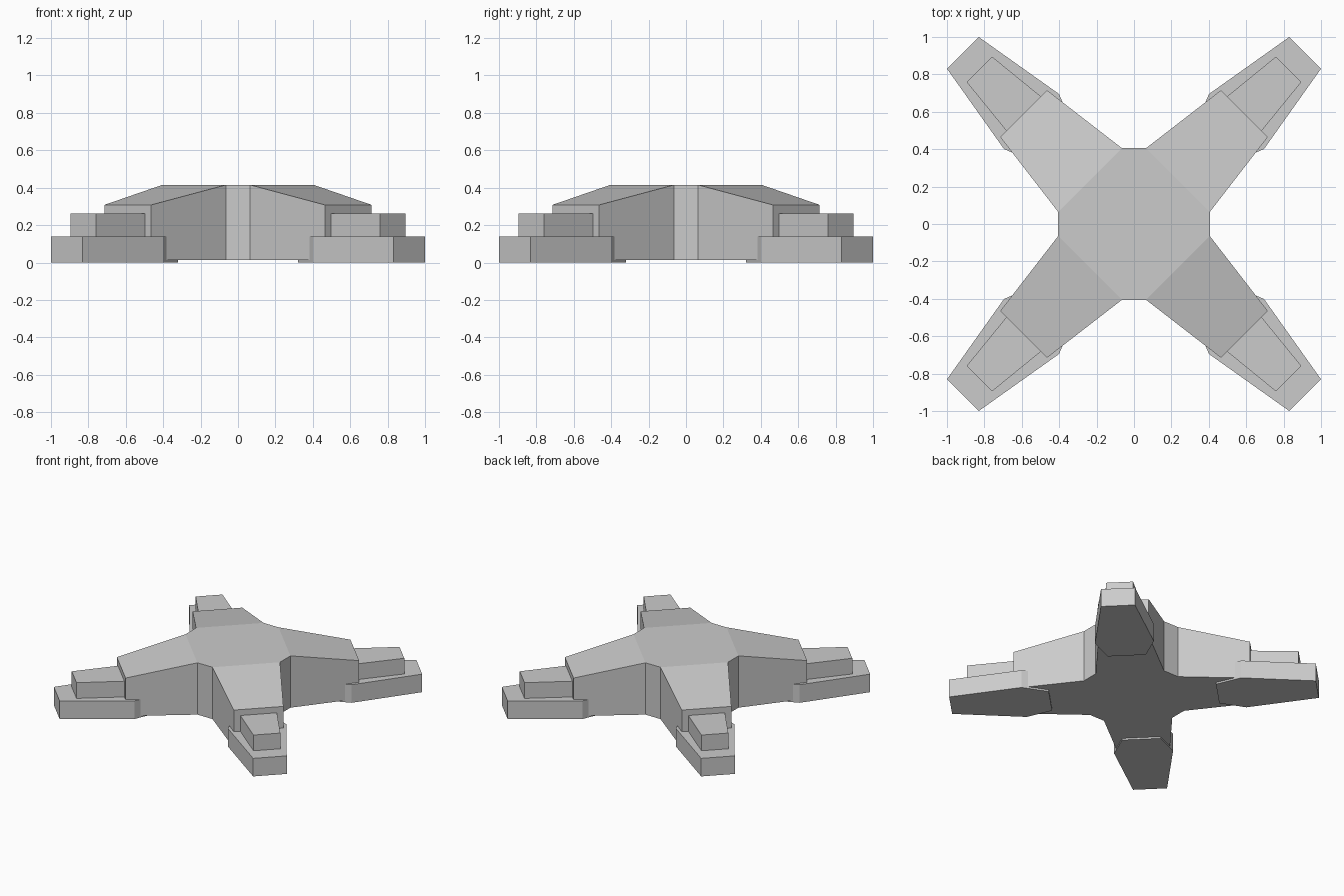
import bpy, bmesh
from math import pi, cos, sin

if "Cube" in bpy.data.objects:
    bpy.data.objects.remove(bpy.data.objects["Cube"])

DIAGONALS = [pi / 4 + i * pi / 2 for i in range(4)]


def place(u, v, angle):
    """u runs outward along a leg, v across it."""
    return (u * cos(angle) - v * sin(angle), u * sin(angle) + v * cos(angle))


def finish(bm, name):
    bmesh.ops.recalc_face_normals(bm, faces=bm.faces)
    mesh = bpy.data.meshes.new(name)
    bm.to_mesh(mesh)
    bm.free()
    obj = bpy.data.objects.new(name, mesh)
    bpy.context.collection.objects.link(obj)
    return obj


def leg_slab(name, half_outline, z0, z1, angle):
    """Flat block, symmetric about the leg axis."""
    outline = half_outline + [(u, -v) for u, v in reversed(half_outline)]
    bm = bmesh.new()
    low = [bm.verts.new((*place(u, v, angle), z0)) for u, v in outline]
    high = [bm.verts.new((*place(u, v, angle), z1)) for u, v in outline]
    bm.faces.new(low)
    bm.faces.new(high)
    n = len(outline)
    for i in range(n):
        j = (i + 1) % n
        bm.faces.new((low[i], low[j], high[j], high[i]))
    return finish(bm, name)


# Body: octagonal hub and four arms with sloping tops, one closed shell
bm = bmesh.new()
arm = [(0.332, -0.241, 0.415), (0.834, -0.177, 0.308),
       (0.834, 0.177, 0.308), (0.332, 0.241, 0.415)]
top, bottom = [], []
for a in DIAGONALS:
    for u, v, z in arm:
        p = place(u, v, a)
        top.append(bm.verts.new((*p, z)))
        bottom.append(bm.verts.new((*p, 0.013)))
for i in range(16):
    j = (i + 1) % 16
    bm.faces.new((bottom[i], bottom[j], top[j], top[i]))
for ring in (top, bottom):
    hub = []
    for k in range(0, 16, 4):
        bm.faces.new(ring[k:k + 4])
        hub += [ring[k], ring[k + 3]]
    bm.faces.new(hub)
finish(bm, "body")

# Feet: hexagonal base plate with a smaller tapered step on top
for i, a in enumerate(DIAGONALS):
    leg_slab(f"foot_plate_{i + 1}",
             [(0.59, 0.135), (0.775, 0.208), (1.294, 0.12)], 0.0, 0.14, a)
    leg_slab(f"foot_step_{i + 1}",
             [(0.70, 0.144), (1.17, 0.096)], 0.14, 0.262, a)
